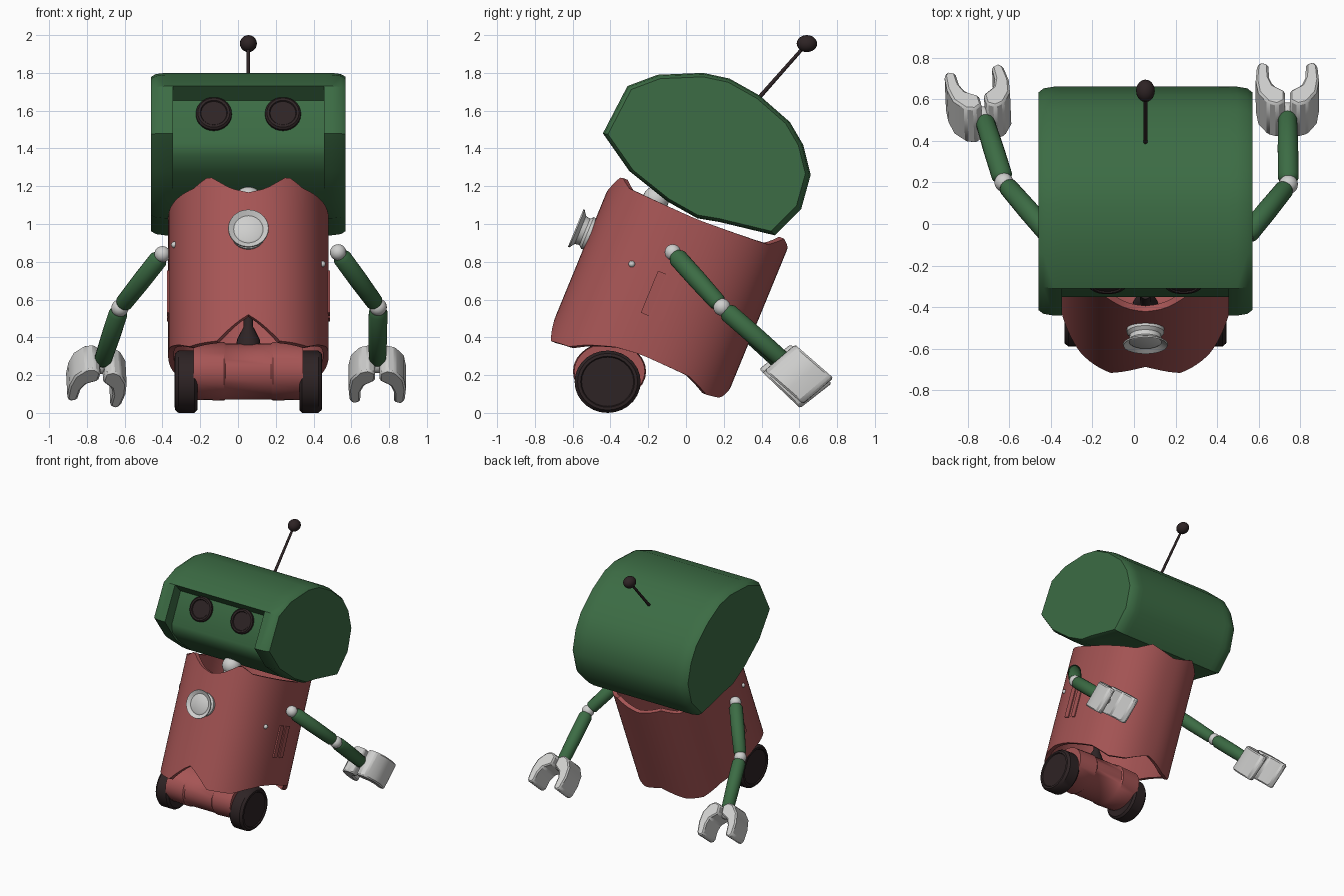
import bpy, bmesh, math
from mathutils import Vector

cube = bpy.data.objects.get("Cube")
if cube:
    bpy.data.objects.remove(cube, do_unlink=True)

CX = 0.055                      # centre line of head and body
X, Y, Z = Vector((1, 0, 0)), Vector((0, 1, 0)), Vector((0, 0, 1))


def material(name, r, g, b):
    m = bpy.data.materials.new(name)
    m.use_nodes = True
    m.diffuse_color = (r, g, b, 1)
    m.node_tree.nodes["Principled BSDF"].inputs["Base Color"].default_value = (r, g, b, 1)
    return m


GREEN = material("green paint", 0.045, 0.15, 0.058)
RED = material("red paint", 0.38, 0.09, 0.09)
GREY = material("light grey metal", 0.62, 0.62, 0.61)
DARK = material("dark rubber", 0.027, 0.017, 0.018)


def finish(name, bm, mat, angle=40):
    bmesh.ops.recalc_face_normals(bm, faces=bm.faces)
    me = bpy.data.meshes.new(name)
    bm.to_mesh(me)
    bm.free()
    me.materials.append(mat)
    ob = bpy.data.objects.new(name, me)
    bpy.context.collection.objects.link(ob)
    bpy.ops.object.select_all(action='DESELECT')
    ob.select_set(True)
    bpy.context.view_layer.objects.active = ob
    bpy.ops.object.shade_smooth_by_angle(angle=math.radians(angle))
    return ob


def loft(name, rings, mat, wrap=False, angle=40):
    """Skin a list of point rings; cap the ends, or join last to first."""
    bm = bmesh.new()
    rows = [[bm.verts.new(p) for p in ring] for ring in rings]
    pairs = list(zip(rows, rows[1:]))
    if wrap:
        pairs.append((rows[-1], rows[0]))
    else:
        bm.faces.new(rows[0])
        bm.faces.new(rows[-1])
    for a, b in pairs:
        for i in range(len(a)):
            j = (i + 1) % len(a)
            bm.faces.new((a[i], a[j], b[j], b[i]))
    return finish(name, bm, mat, angle)


def lathe(name, origin, axis, profile, mat, sides=28, stretch=1.0):
    """Turn (radius, height) pairs around an axis."""
    axis = axis.normalized()
    u = Y if abs(axis.x) > 0.99 else axis.cross(X).normalized()
    v = axis.cross(u)
    turns = [math.tau * i / sides for i in range(sides)]
    rings = [[origin + axis * h + u * (r * stretch * math.cos(t)) + v * (r * math.sin(t))
              for t in turns] for r, h in profile]
    return loft(name, rings, mat)


def rod(name, p, q, r1, r2, mat, sides=16):
    return lathe(name, p, q - p, [(r1, 0), (r2, (q - p).length)], mat, sides)


def ball(name, centre, r, mat, stretch=1.0):
    bm = bmesh.new()
    bmesh.ops.create_uvsphere(bm, u_segments=20, v_segments=12, radius=r)
    for vert in bm.verts:
        vert.co.y *= stretch
        vert.co += centre
    return finish(name, bm, mat)


# Head: a long drum with a recessed face between two cheeks
back = [(-0.31, 1.73), (-0.15, 1.79), (0.09, 1.8), (0.23, 1.77), (0.39, 1.68),
        (0.55, 1.54), (0.62, 1.42), (0.66, 1.26), (0.61, 1.08), (0.47, 0.94),
        (0.18, 1.01), (0.06, 1.03), (-0.1, 1.12)]
face = back + [(-0.27, 1.27), (-0.345, 1.36), (-0.35, 1.43), (-0.24, 1.655)]
cheek = back + [(-0.3, 1.28), (-0.44, 1.48)]


def section(profile, x, k=1.0):
    return [Vector((CX + x, 0.1 + (y - 0.1) * k, 1.38 + (z - 1.38) * k)) for y, z in profile]


loft("head", [section(face, -0.41), section(face, 0.41)], GREEN)
for side, s in (("left", 1), ("right", -1)):
    loft(side + "_cheek", [section(cheek, s * x, k) for x, k in
                           ((0.4, 1), (0.44, 1), (0.49, 0.985), (0.515, 0.95))], GREEN)
    lathe(side + "_eye", Vector((CX + s * 0.183, -0.27, 1.575)), Vector((0, -0.9, 0.42)),
          [(0.095, -0.02), (0.095, 0.025), (0.085, 0.035), (0.072, 0.035), (0.068, 0.028)], DARK)

# Antenna
tip = Vector((CX, 0.64, 1.955))
rod("antenna_rod", Vector((CX, 0.37, 1.65)), tip, 0.011, 0.009, DARK, 10)
ball("antenna_ball", tip, 0.045, DARK, 1.2)


# Body: a hollow leaning barrel with ragged top and bottom edges
def lean(x, n, s):
    return Vector((CX + x, 0.925 * n + 0.38 * s, -0.38 * n + 0.925 * s))


MID = -0.333
FRONT = Vector((0, -0.925, 0.38))
UP = Vector((0, 0.38, 0.925))
bottom_edge = [(0, 0.22), (20, 0.08), (45, 0.09), (58, 0.134), (76, 0.18), (90, 0.195),
               (120, 0.185), (140, 0.13), (158, 0.142), (180, 0.22)]
top_edge = [(0, 0.92), (10, 0.945), (26, 1.03), (40, 0.985), (90, 0.97),
            (140, 0.99), (156, 1.05), (180, 1.0)]


def edge_height(keys, deg):
    for (a, h), (b, k) in zip(keys, keys[1:]):
        if deg <= b:
            return h + (k - h) * (deg - a) / (b - a)
    return keys[-1][1]


def body_ring(t, inset):
    ring = []
    for i in range(90):
        deg = i * 4
        fold = min(deg, 360 - deg)
        c, s = math.cos(math.radians(deg)), math.sin(math.radians(deg))
        low, high = edge_height(bottom_edge, fold), edge_height(top_edge, fold)
        rx, ry, power = 0.425 - inset, 0.5 - inset, 2 / 2.3
        ring.append(lean(math.copysign(abs(s) ** power, s) * rx,
                         MID - math.copysign(abs(c) ** power, c) * ry,
                         low + (high - low) * t))
    return ring


steps = [i / 6 for i in range(7)]
loft("body_shell", [body_ring(t, 0) for t in steps]
     + [body_ring(t, 0.03) for t in reversed(steps)], RED, wrap=True)

# Side vents and rivets
for side, s, height in (("left", 1, 0.62), ("right", -1, 0.73)):
    for k, n in enumerate((-0.4, -0.322)):
        corners = [(n - 0.023, 0.4), (n + 0.023, 0.4), (n + 0.023, 0.64), (n - 0.023, 0.64)]
        loft(f"{side}_vent_{k + 1}", [[lean(s * x, a, b) for a, b in corners]
                                      for x in (0.41, 0.432)], RED)
    ball(side + "_rivet", lean(s * 0.392, -0.565, height), 0.017, GREY)

# Chest dial: flared cup with a raised centre
lathe("chest_dial", lean(0, -0.81, 0.683), FRONT,
      [(0.09, 0), (0.09, 0.035), (0.075, 0.05), (0.08, 0.075), (0.108, 0.095),
       (0.106, 0.102), (0.078, 0.085), (0.07, 0.09)], GREY)

# Neck
neck = Vector((CX, -0.16, 1.13))
ball("neck_ball", neck, 0.07, GREY)
rod("neck_post", neck - UP * 0.3, neck + UP * 0.1, 0.05, 0.05, GREY)

# Axle, drive post and wheels
axle = Vector((CX, -0.405, 0.22))
lathe("axle_housing", axle, X,
      [(0.15, -0.29), (0.155, -0.13), (0.148, -0.12), (0.148, 0.12), (0.155, 0.13), (0.15, 0.29)],
      RED, stretch=1.25)
lathe("drive_post", axle + Z * 0.1, Vector((0, 0.1, 0.5)),
      [(0.07, 0), (0.06, 0.07), (0.025, 0.14), (0.025, 0.35)], DARK, 16)
for side, s in (("left", 1), ("right", -1)):
    lathe(side + "_wheel", Vector((CX + s * 0.33, -0.415, 0.165)), X * s,
          [(0.15, -0.06), (0.165, -0.045), (0.165, 0.04), (0.15, 0.058), (0.135, 0.06), (0.13, 0.052)],
          DARK, stretch=1.06)

# Arms and two-fingered claws
finger = [(0.012, -0.035), (0.05, -0.06), (0.095, -0.045), (0.14, 0.02), (0.152, 0.1),
          (0.145, 0.19), (0.125, 0.215), (0.09, 0.2), (0.088, 0.12), (0.07, 0.07), (0.012, 0.03)]


def arm(side, shoulder, elbow, wrist):
    ball(side + "_shoulder", shoulder, 0.043, GREY)
    ball(side + "_elbow", elbow, 0.046, GREY)
    ball(side + "_wrist", wrist, 0.045, GREY)
    for part, a, b in (("upper_arm", shoulder, elbow), ("forearm", elbow, wrist)):
        d = b - a
        size = d.length
        lathe(f"{side}_{part}", a, d, [(0.035, 0.02), (0.05, 0.045), (0.05, size * 0.5),
                                       (0.046, size - 0.04), (0.036, size - 0.025)], GREEN, 18)
    d = (wrist - elbow).normalized()
    across = (X - d * X.dot(d)).normalized()
    thick = d.cross(across)
    for k, s in (("outer", 1), ("inner", -1)):
        rings = [[wrist + across * (s * u) + d * (v + w * 0.15) + thick * w for u, v in finger]
                 for w in (-0.105, 0.105)]
        # keep the skew the same on both arms: upper edge reaches further out
        if thick.z < 0:
            rings = [[p - d * (0.3 * w) for p in ring] for ring, w in zip(rings, (-0.105, 0.105))]
        claw = loft(f"{side}_{k}_finger", rings, GREY, angle=30)
        bevel = claw.modifiers.new("soft_edges", 'BEVEL')
        bevel.width = 0.01
        bevel.segments = 1


arm("left", Vector((0.53, -0.07, 0.85)), Vector((0.742, 0.19, 0.56)), Vector((0.738, 0.54, 0.255)))
arm("right", Vector((-0.4, -0.06, 0.84)), Vector((-0.625, 0.2, 0.555)), Vector((-0.725, 0.52, 0.25)))
